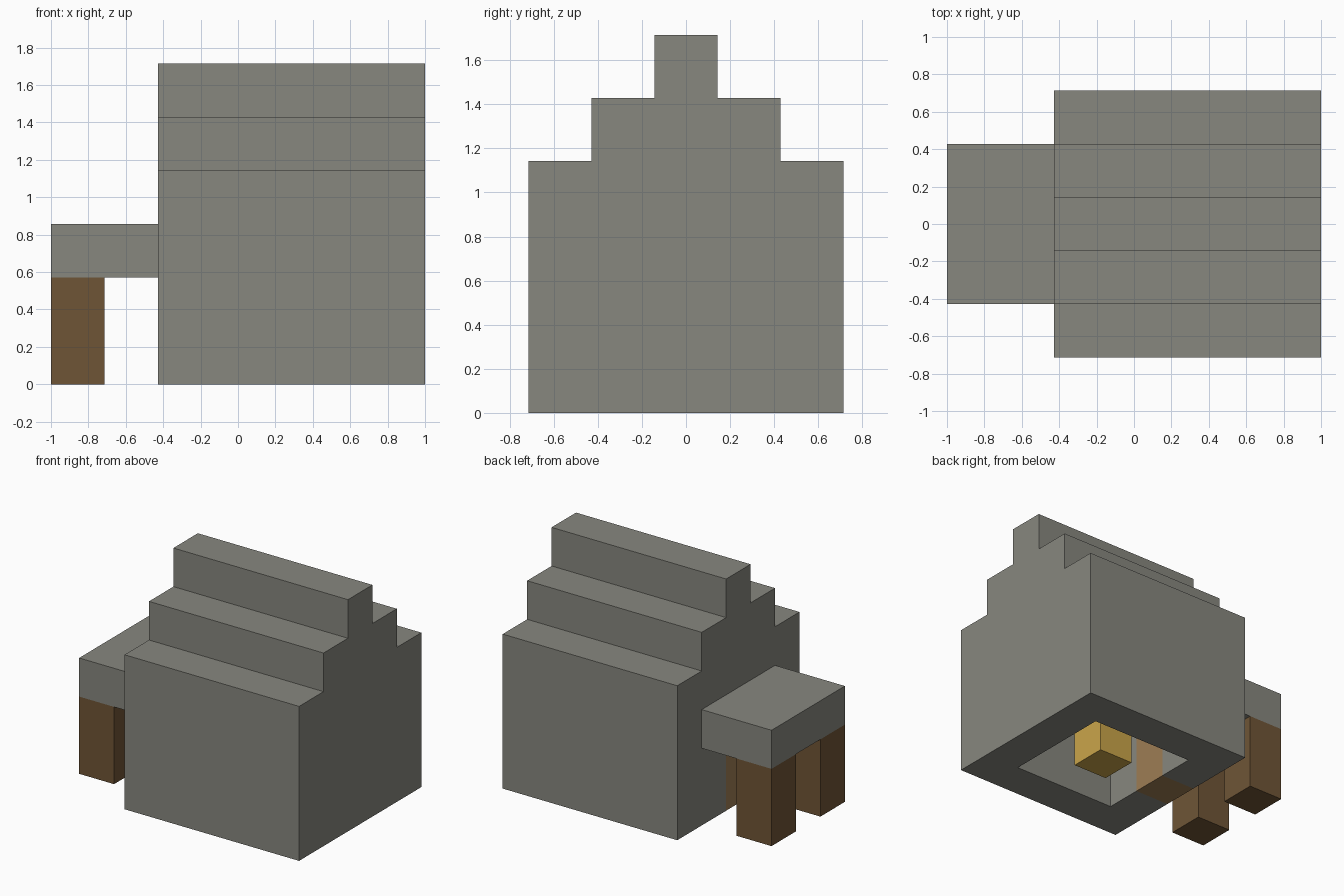
import bpy, bmesh
from mathutils import Vector

cube = bpy.data.objects.get("Cube")
if cube:
    bpy.data.objects.remove(cube, do_unlink=True)

U = 2 / 7           # one building block
LEFT, BACK = 3.5, 2.5   # half extents in blocks


def material(name, srgb):
    rgb = [(c / 255 / 12.92) if c < 11 else ((c / 255 + 0.055) / 1.055) ** 2.4 for c in srgb]
    mat = bpy.data.materials.new(name)
    mat.use_nodes = True
    mat.diffuse_color = (*rgb, 1)
    mat.node_tree.nodes["Principled BSDF"].inputs["Base Color"].default_value = (*rgb, 1)
    return mat


stone = material("stone grey", (135, 135, 127))
dark_wood = material("dark wood", (111, 85, 54))
light_wood = material("light wood", (157, 125, 84))
gold = material("golden yellow", (202, 165, 74))


def extrude_profile(name, profile, x0, x1, mat):
    """Extrude a (y, z) outline in blocks along x."""
    bm = bmesh.new()
    face = bm.faces.new([bm.verts.new(Vector((x0, y, z)) * U) for y, z in profile])
    ext = bmesh.ops.extrude_face_region(bm, geom=[face])
    verts = [g for g in ext["geom"] if isinstance(g, bmesh.types.BMVert)]
    bmesh.ops.translate(bm, verts=verts, vec=((x1 - x0) * U, 0, 0))
    bmesh.ops.recalc_face_normals(bm, faces=bm.faces)
    mesh = bpy.data.meshes.new(name)
    bm.to_mesh(mesh)
    bm.free()
    obj = bpy.data.objects.new(name, mesh)
    mesh.materials.append(mat)
    bpy.context.collection.objects.link(obj)
    return obj


def box(name, x0, x1, y0, y1, z0, z1, mat):
    return extrude_profile(name, [(y0, z0), (y1, z0), (y1, z1), (y0, z1)], x0, x1, mat)


def stepped(steps, base):
    """Symmetric outline from (half width, top height) steps."""
    half, z = [], base
    for width, top in steps:
        half += [(width, z), (width, top)]
        z = top
    return half + [(-y, z) for y, z in reversed(half)]


def cut(target, cutter):
    mod = target.modifiers.new("cut", "BOOLEAN")
    mod.operation = "DIFFERENCE"
    mod.solver = "EXACT"
    mod.object = cutter
    cutter.hide_render = True
    bpy.context.view_layer.objects.active = target
    bpy.ops.object.modifier_apply(modifier=mod.name)
    bpy.data.objects.remove(cutter, do_unlink=True)


# House shell with stepped roof, hollow room and doorway
wall_x = LEFT - 5
house = extrude_profile("house", stepped([(BACK, 4), (1.5, 5), (0.5, 6)], 0), wall_x, LEFT, stone)
cut(house, extrude_profile("room_cutter", stepped([(1.5, 4), (0.5, 5)], -1),
                           wall_x + 1, LEFT - 1, stone))
cut(house, box("doorway_cutter", wall_x - 0.5, wall_x + 1.5, -0.5, 0.5, -1, 2, stone))

# Door filling the doorway
box("door", wall_x, wall_x + 1, -0.5, 0.5, 0, 2, light_wood)

# Porch roof and its two posts
box("porch_roof", -LEFT, wall_x, -1.5, 1.5, 2, 3, stone)
for side, y in (("front", -1.5), ("back", 0.5)):
    box(side + "_porch_post", -LEFT, -LEFT + 1, y, y + 1, 0, 2, dark_wood)

# Block on the floor in the middle of the room
box("golden_block", 0.5, 1.5, -0.5, 0.5, 0, 1, gold)
